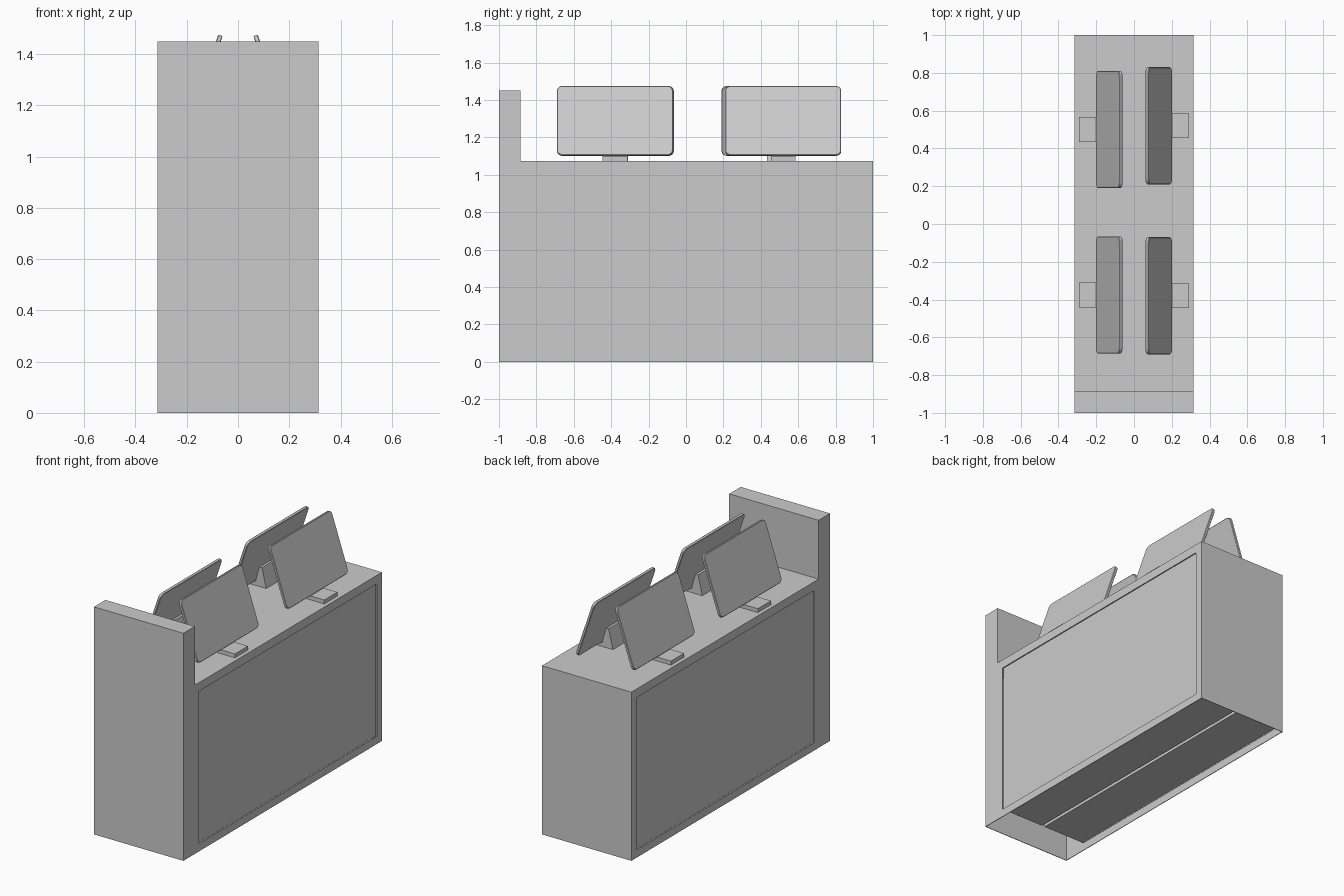
import bpy, bmesh
from math import atan2
from mathutils import Matrix

if "Cube" in bpy.data.objects:
    bpy.data.objects.remove(bpy.data.objects["Cube"])


def finish(bm, name):
    bmesh.ops.recalc_face_normals(bm, faces=bm.faces)
    me = bpy.data.meshes.new(name)
    bm.to_mesh(me)
    bm.free()
    ob = bpy.data.objects.new(name, me)
    bpy.context.collection.objects.link(ob)
    return ob


def box(name, lo, hi):
    bm = bmesh.new()
    size = [b - a for a, b in zip(lo, hi)]
    mid = [(a + b) / 2 for a, b in zip(lo, hi)]
    bmesh.ops.create_cube(bm, size=1, matrix=Matrix.Translation(mid) @ Matrix.Diagonal((*size, 1)))
    return finish(bm, name)


def prism(name, pts, direction):
    bm = bmesh.new()
    f = bm.faces.new([bm.verts.new(p) for p in pts])
    ext = bmesh.ops.extrude_face_region(bm, geom=[f], use_keep_orig=True)
    bmesh.ops.translate(bm, vec=direction, verts=[v for v in ext["geom"] if isinstance(v, bmesh.types.BMVert)])
    return finish(bm, name)


def cut(ob, cutter):
    cutter.hide_render = True
    mod = ob.modifiers.new("cut", 'BOOLEAN')
    mod.operation, mod.object, mod.solver = 'DIFFERENCE', cutter, 'EXACT'
    bpy.context.view_layer.objects.active = ob
    bpy.ops.object.modifier_apply(modifier=mod.name)
    bpy.data.objects.remove(cutter)


# Counter shell: L-shaped side profile, hollow and open below, windows in both sides
W = 0.315
profile = [(-1, 0), (1, 0), (1, 1.075), (-0.885, 1.075), (-0.885, 1.45), (-1, 1.45)]
shell = prism("counter_shell", [(-W, y, z) for y, z in profile], (2 * W, 0, 0))
cut(shell, box("cavity_cutter", (-0.311, -0.996, -0.1), (0.311, 0.996, 1.07)))
cut(shell, box("window_cutter", (-0.5, -0.84, 0.05), (0.5, 0.95, 1.02)))


def screen(name, side, y):
    # Thin leaning slab with rounded corners
    bm = bmesh.new()
    bmesh.ops.create_cube(bm, size=1, matrix=Matrix.Diagonal((0.018, 0.62, 0.39, 1)))
    corners = [e for e in bm.edges if abs(e.verts[0].co.x - e.verts[1].co.x) > 0.01]
    bmesh.ops.bevel(bm, geom=corners, offset=0.028, segments=5, profile=0.5, affect='EDGES')
    rim = [e for e in bm.edges if abs(e.verts[0].co.x - e.verts[1].co.x) < 0.001]
    bmesh.ops.bevel(bm, geom=rim, offset=0.003, segments=1, affect='EDGES')
    lean = Matrix.Rotation(-side * atan2(0.125, 0.37), 4, 'Y')
    bm.transform(Matrix.Translation((side * 0.131, y, 1.288)) @ lean)
    return finish(bm, name)


# Stand: flat foot with a tapered stem meeting the screen's back
stand = [(0.29, 1.075), (0.29, 1.10), (0.18, 1.10), (0.155, 1.20), (0.135, 1.20), (0.105, 1.075)]

for side, label, centres in ((1, "right", (-0.38, 0.52)), (-1, "left", (-0.375, 0.50))):
    # Thick inner cabinet behind each window, slightly recessed
    xs = sorted((side * 0.01, side * 0.309))
    box(label + "_cabinet_panel", (xs[0], -0.84, 0.05), (xs[1], 0.95, 1.02))
    for y, where in zip(centres, ("front", "back")):
        screen(f"{label}_{where}_screen", side, y)
        prism(f"{label}_{where}_stand", [(side * x, y - 0.066, z) for x, z in stand], (0, 0.132, 0))
